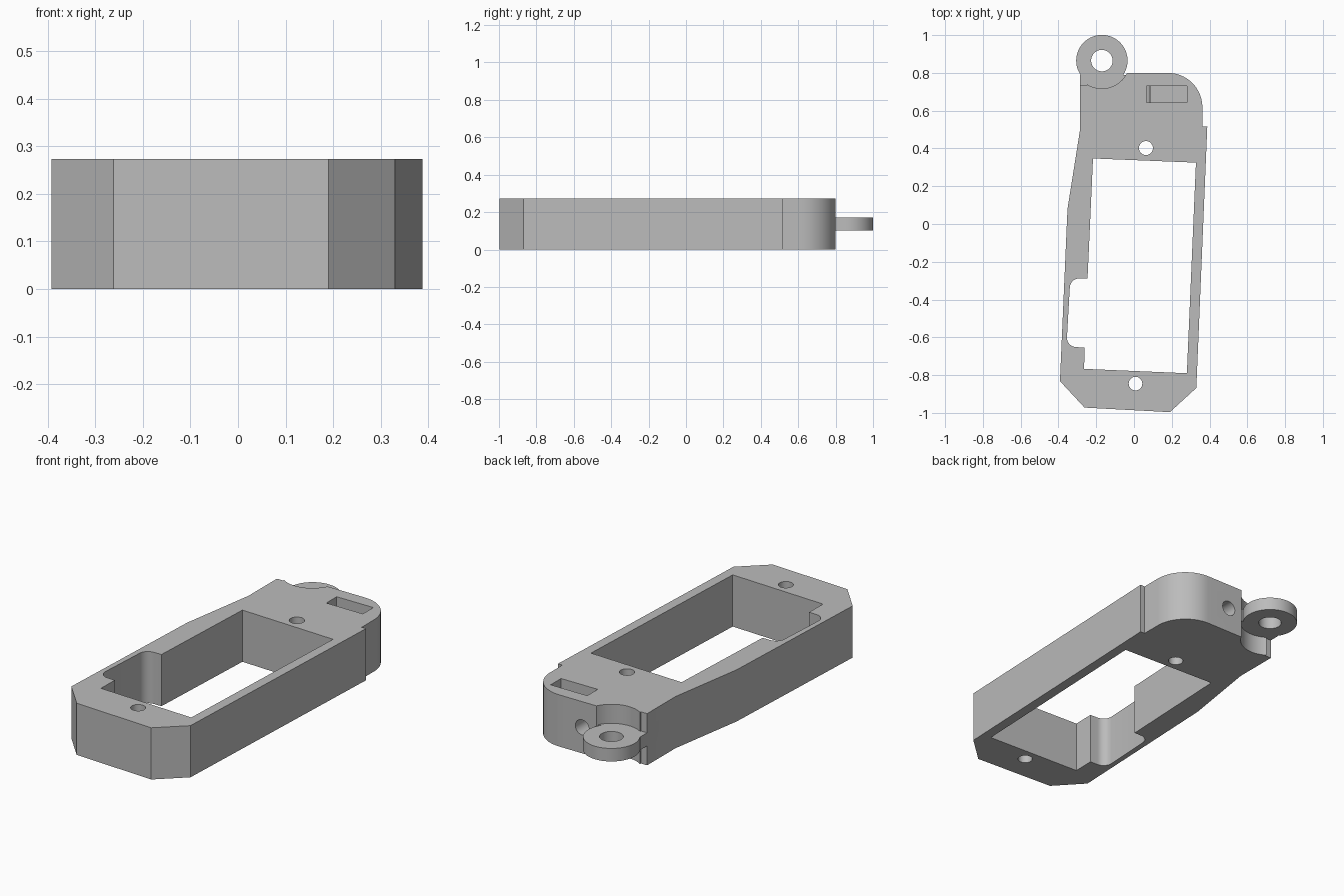
import bpy, bmesh
from math import sin, cos, pi

if "Cube" in bpy.data.objects:
    bpy.data.objects.remove(bpy.data.objects["Cube"])

HEIGHT = 0.273
EYE = (-0.17, 0.865)

grey = bpy.data.materials.new("plain grey")
grey.use_nodes = True
colour = (0.5, 0.5, 0.5, 1)
grey.diffuse_color = colour
grey.node_tree.nodes["Principled BSDF"].inputs["Base Color"].default_value = colour


def arc(cx, cy, r, start, end, n):
    """Points along an arc, angles in degrees."""
    angles = [(start + (end - start) * i / n) * pi / 180 for i in range(n + 1)]
    return [(cx + r * cos(a), cy + r * sin(a)) for a in angles]


def prism(name, points, z0, z1):
    """Extrude a flat outline from z0 to z1."""
    bm = bmesh.new()
    face = bm.faces.new([bm.verts.new((x, y, z0)) for x, y in points])
    top = bmesh.ops.extrude_face_region(bm, geom=[face])["geom"]
    verts = [g for g in top if isinstance(g, bmesh.types.BMVert)]
    bmesh.ops.translate(bm, verts=verts, vec=(0, 0, z1 - z0))
    bmesh.ops.recalc_face_normals(bm, faces=bm.faces)
    mesh = bpy.data.meshes.new(name)
    bm.to_mesh(mesh)
    bm.free()
    mesh.materials.append(grey)
    obj = bpy.data.objects.new(name, mesh)
    bpy.context.collection.objects.link(obj)
    return obj


def disc(name, centre, r, z0, z1, n=48):
    return prism(name, arc(*centre, r, 0, 360 - 360 / n, n - 1), z0, z1)


def box(name, x0, x1, y0, y1, z0, z1):
    return prism(name, [(x0, y0), (x1, y0), (x1, y1), (x0, y1)], z0, z1)


def combine(target, tool, operation):
    """Apply a boolean and discard the tool."""
    mod = target.modifiers.new(operation, 'BOOLEAN')
    mod.operation = operation
    mod.solver = 'EXACT'
    mod.object = tool
    tool.hide_render = True
    bpy.context.view_layer.objects.active = target
    bpy.ops.object.modifier_apply(modifier=mod.name)
    bpy.data.objects.remove(tool)


# Frame body with rounded rear corner and chamfered front
outline = [(-0.262, -0.972), (0.19, -0.996), (0.33, -0.868), (0.388, 0.515), (0.362, 0.515)]
outline += arc(0.18, 0.618, 0.182, 0, 90, 16)
outline += [(-0.286, 0.80), (-0.286, 0.497), (-0.352, 0.08), (-0.392, -0.832)]
body = prism("frame_body", outline, 0, HEIGHT)

# Main window with a rounded side recess
window = [(-0.217, 0.347), (0.328, 0.325), (0.28, -0.79), (-0.264, -0.767), (-0.262, -0.654)]
window += arc(-0.305, -0.602, 0.05, 270, 180, 8)
window += arc(-0.29, -0.338, 0.05, 180, 90, 8) + [(-0.246, -0.288)]
cutters = [prism("window_cutter", window, -0.1, 0.4)]

# Clearance around the eyelet, screw holes and blind slot
cutters += [
    disc("eyelet_clearance", EYE, 0.148, -0.1, 0.4, 64),
    box("corner_clearance", -0.4, -0.25, 0.733, 0.9, -0.12, 0.42),
    disc("rear_screw_hole", (0.063, 0.402), 0.037, -0.1, 0.4, 32),
    disc("front_screw_hole", (0.008, -0.845), 0.036, -0.1, 0.4, 32),
    box("slot_cutter", 0.066, 0.28, 0.643, 0.73, 0.15, 0.4),
]

# Horizontal cable hole in the rear face
cable = disc("cable_hole", (0, 0), 0.04, 0, 0.3, 32)
cable.rotation_euler.x = pi / 2
cable.location = (0.047, 0.85, 0.137)
cutters.append(cable)
bpy.context.view_layer.update()
for cutter in cutters:
    combine(body, cutter, 'DIFFERENCE')

# Eyelet ring joined to the body by a short web
eyelet = disc("eyelet", EYE, 0.136, 0.103, 0.172, 64)
combine(eyelet, box("web", -0.286, -0.04, 0.69, 0.79, 0.103, 0.172), 'UNION')
combine(eyelet, disc("eyelet_hole", EYE, 0.057, 0, 0.4, 40), 'DIFFERENCE')
combine(body, eyelet, 'UNION')

# Smooth curved walls, crisp edges
bpy.ops.object.select_all(action='DESELECT')
body.select_set(True)
bpy.context.view_layer.objects.active = body
bpy.ops.object.shade_smooth_by_angle(angle=pi / 6)
